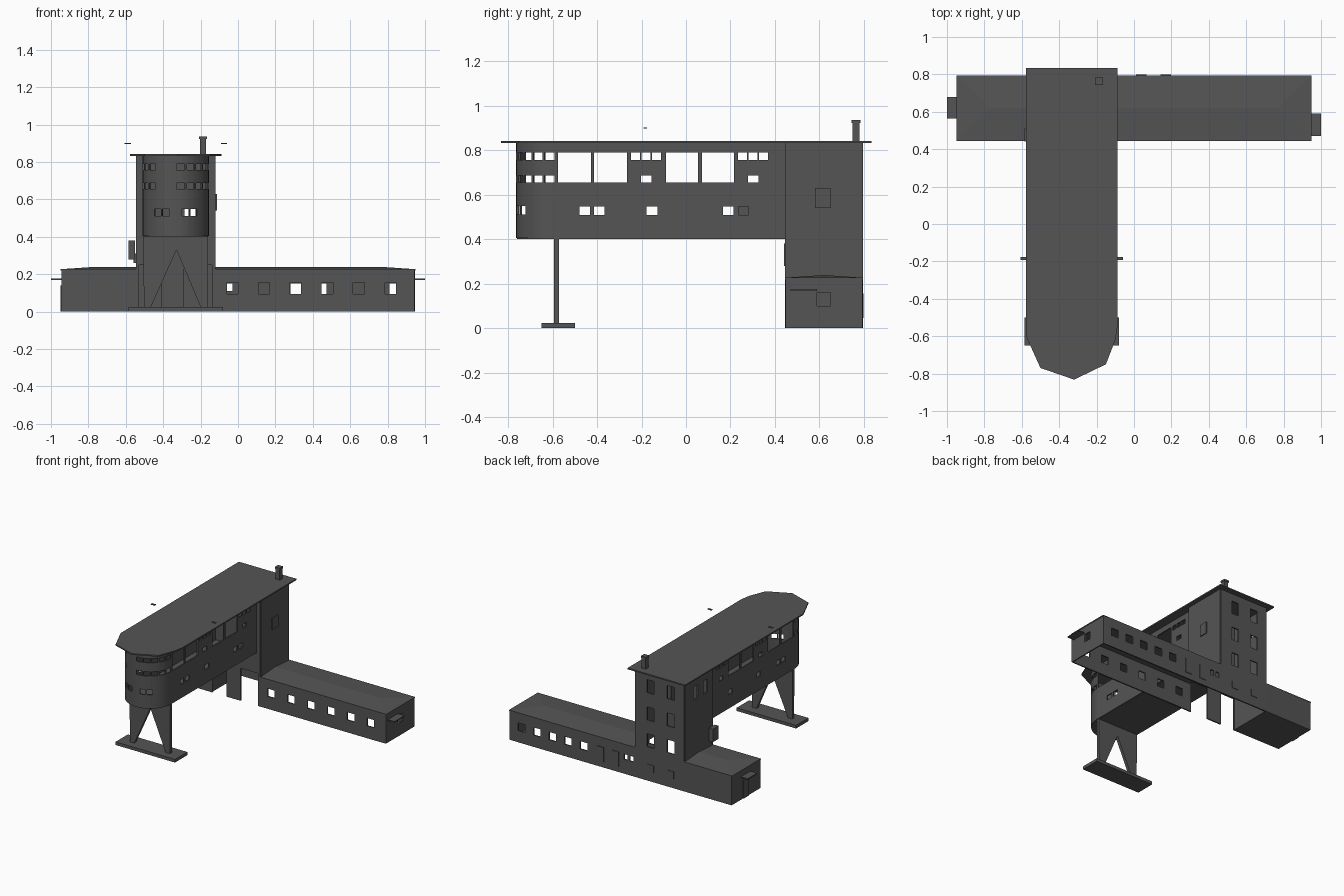
import bpy, bmesh, math
from mathutils import Vector

cube = bpy.data.objects.get("Cube")
if cube:
    bpy.data.objects.remove(cube)


def material(name, rgb):
    m = bpy.data.materials.new(name)
    m.use_nodes = True
    m.diffuse_color = (*rgb, 1)
    m.node_tree.nodes["Principled BSDF"].inputs["Base Color"].default_value = (*rgb, 1)
    return m


GREY = material("dark grey", (0.09, 0.09, 0.09))


def finish(name, bm, thickness=0):
    bmesh.ops.recalc_face_normals(bm, faces=bm.faces[:])
    me = bpy.data.meshes.new(name)
    bm.to_mesh(me)
    bm.free()
    me.materials.append(GREY)
    ob = bpy.data.objects.new(name, me)
    bpy.context.collection.objects.link(ob)
    if thickness:
        s = ob.modifiers.new("thickness", "SOLIDIFY")
        s.thickness, s.offset = thickness, 0
    return ob


def box(name, x0, x1, y0, y1, z0, z1):
    bm = bmesh.new()
    bmesh.ops.create_cube(bm, size=1)
    for v in bm.verts:
        v.co = ((x0 + x1) / 2 + v.co.x * (x1 - x0),
                (y0 + y1) / 2 + v.co.y * (y1 - y0),
                (z0 + z1) / 2 + v.co.z * (z1 - z0))
    return finish(name, bm)


def slab(name, points, push):
    """Extrude a flat outline of 3D points along a vector."""
    bm = bmesh.new()
    f = bm.faces.new([bm.verts.new(p) for p in points])
    ext = bmesh.ops.extrude_face_region(bm, geom=[f])
    bmesh.ops.translate(bm, vec=push, verts=[g for g in ext["geom"] if isinstance(g, bmesh.types.BMVert)])
    return finish(name, bm)


def wall(name, path, z0, z1, holes, thickness=0.01):
    """Wall along a plan path; holes are (start, end, low, high) by path length."""
    pts = [Vector(p) for p in path]
    marks = [0]
    for a, b in zip(pts, pts[1:]):
        marks.append(marks[-1] + (b - a).length)

    def at(u):
        for i in range(len(pts) - 1):
            if u <= marks[i + 1] + 1e-6:
                return pts[i].lerp(pts[i + 1], (u - marks[i]) / (marks[i + 1] - marks[i]))
        return pts[-1]

    def cuts(values, low, high):
        return sorted({round(v, 4) for v in values if low - 1e-4 <= v <= high + 1e-4})

    us = cuts(marks + [h[i] for h in holes for i in (0, 1)], 0, marks[-1])
    zs = cuts([z0, z1] + [h[i] for h in holes for i in (2, 3)], z0, z1)
    bm = bmesh.new()
    grid = [[bm.verts.new((*at(u), z)) for z in zs] for u in us]
    for i in range(len(us) - 1):
        for j in range(len(zs) - 1):
            u, z = (us[i] + us[i + 1]) / 2, (zs[j] + zs[j + 1]) / 2
            if not any(h[0] < u < h[1] and h[2] < z < h[3] for h in holes):
                bm.faces.new((grid[i][j], grid[i + 1][j], grid[i + 1][j + 1], grid[i][j + 1]))
    bmesh.ops.delete(bm, geom=[v for v in bm.verts if not v.link_faces], context="VERTS")
    return finish(name, bm, thickness)


def window(c, z, w=0.06, h=0.06):
    return (c - w / 2, c + w / 2, z - h / 2, z + h / 2)


L, R, F, B = -0.54, -0.125, 0.45, 0.79   # tower plan
END, LOW, FLOOR, TOP = 0.94, 0.225, 0.405, 0.835
MID, HALF = -0.333, 0.173                # gallery centre and half width

# Tower
wall("tower_back_wall", [(R, B), (L, B)], 0, TOP,
     [window(R - x, z, 0.06, 0.1) for x in (-0.256, -0.427) for z in (0.31, 0.515, 0.725)])
wall("tower_right_wall", [(R, F), (R, B)], LOW, TOP, [])
wall("tower_left_wall", [(L, F), (L, B)], 0, TOP,
     [window(y - F, 0.71, 0.05, 0.1) for y in (0.54, 0.66)])
wall("tower_front_wall", [(L, F), (R, F)], 0, TOP,
     [(0.01, 0.13, 0, 0.25), (0.25, 0.4, 0, 0.25), (0.22, 0.35, 0.48, 0.6)])
box("tower_side_window", R, R + 0.012, 0.58, 0.65, 0.54, 0.63)
box("left_wall_box", L - 0.045, L - 0.012, 0.44, 0.51, 0.28, 0.38)
box("left_wall_bracket", L - 0.02, L, 0.46, 0.49, 0.26, 0.31)

# Long wing and short annex
length, depth = END - R, B - F
wall("wing_walls", [(R, F), (END, F), (END, B), (R, B)], 0, LOW,
     [window(-0.03 + 0.169 * i - R, 0.125) for i in range(6)]
     + [window(length + 0.17, 0.13)]
     + [window(length + depth + END - 0.84 + 0.132 * i, 0.12) for i in range(5)]
     + [window(length + depth + END - x, 0.13, 0.03, 0.04) for x in (-0.045, -0.095)])
wall("annex_walls", [(L, B), (-END, B), (-END, F), (L, F)], 0, LOW, [])
box("annex_floor", -END, L, F, B, 0, 0.008)

# Closed doors and shutters on the back
for i, x in enumerate((0.17, 0.04)):
    box(f"back_door_{i + 1}", x - 0.028, x + 0.028, B, B + 0.009, 0.045, 0.155)
for i, x in enumerate((-0.256, -0.427)):
    box(f"back_shutter_{i + 1}", x - 0.028, x + 0.028, B, B + 0.009, 0.075, 0.128)


def hip_roof(name, outer, inner, ridge_end):
    """Very shallow roof, sloping down at the free end and long sides."""
    bm = bmesh.new()
    low, high = [[bm.verts.new(p) for p in ((inner, F - 0.005, z), (outer, F - 0.005, z),
                 (outer, B + 0.005, z), (inner, B + 0.005, z))] for z in (LOW - 0.005, LOW + 0.002)]
    ridge = [bm.verts.new((x, (F + B) / 2, LOW + 0.014)) for x in (inner, ridge_end)]
    bm.faces.new(low)
    for i in range(4):
        j = (i + 1) % 4
        bm.faces.new((low[i], low[j], high[j], high[i]))
    bm.faces.new((high[0], high[1], ridge[1], ridge[0]))
    bm.faces.new((high[1], high[2], ridge[1]))
    bm.faces.new((high[2], high[3], ridge[0], ridge[1]))
    bm.faces.new((high[3], high[0], ridge[0]))
    finish(name, bm)


hip_roof("wing_roof", END + 0.008, R, END - 0.17)
hip_roof("annex_roof", -END - 0.008, L, -END + 0.17)
box("wing_door_canopy", END, 1.0, 0.47, 0.59, 0.168, 0.176)
box("annex_door_canopy", -1.0, -END, 0.565, 0.68, 0.168, 0.176)
box("annex_door", -END - 0.009, -END, 0.59, 0.655, 0, 0.14)

# Raised gallery with a rounded nose
NOSE, REACH, STEPS = -0.585, 0.175, 16
arc = [(MID + HALF * math.cos(math.pi * i / STEPS), NOSE - REACH * math.sin(math.pi * i / STEPS))
       for i in range(STEPS + 1)]
path = [(MID + HALF, F)] + arc + [(MID - HALF, F)]
total = sum(math.dist(a, b) for a, b in zip(path, path[1:]))
side = F - NOSE
holes = []


def both_sides(y0, y1, z0, z1):
    a, b = F - y1, F - y0
    holes.extend([(a, b, z0, z1), (total - b, total - a, z0, z1)])


for y0, y1 in ((-0.575, -0.427), (-0.413, -0.265), (-0.09, 0.054), (0.072, 0.216)):
    both_sides(y0, y1, 0.655, 0.79)
for y in (-0.265, 0.216):
    for i in range(3):
        both_sides(y + 0.018 + 0.047 * i, y + 0.058 + 0.047 * i, 0.757, 0.79)
    both_sides(y + 0.063, y + 0.11, 0.655, 0.687)
for y in (-0.455, -0.39, -0.153, 0.19):
    both_sides(y - 0.024, y + 0.024, 0.51, 0.547)
holes.append((F - 0.28, F - 0.235, 0.51, 0.547))

# Nose windows in two rows, with pairs of small ones below
curve = total - 2 * side
for i in (0, 1, 2, 3, 4, 7, 8, 9):
    for z in (0.773, 0.671):
        holes.append(window(side + curve * (i + 0.5) / 10, z, curve / 10 - 0.01, 0.033))
for t in (0.36, 0.64):
    for d in (-0.024, 0.024):
        holes.append(window(side + curve * t + d, 0.53, 0.04, 0.038))
gallery = wall("gallery_walls", path, FLOOR, TOP, holes)
for face in gallery.data.polygons:
    face.use_smooth = True
split = gallery.modifiers.new("sharp edges", "EDGE_SPLIT")
split.split_angle = math.radians(30)
slab("gallery_floor", [(x, y, FLOOR - 0.003) for x, y in path], (0, 0, 0.01))

# Main roof with a faceted nose, and chimney
roof = [(-0.577, 0.835), (-0.577, -0.6), (-0.5, -0.77), (-0.32, -0.832),
        (-0.15, -0.75), (-0.1, -0.62), (-0.088, -0.55), (-0.088, 0.835)]
slab("main_roof", [(x, y, TOP - 0.003) for x, y in roof], (0, 0, 0.01))
box("chimney", -0.204, -0.17, 0.748, 0.78, TOP, 0.925)
box("chimney_cap", -0.208, -0.166, 0.744, 0.784, 0.922, 0.936)

# Front support: one tapered plate with a pointed opening
half = [(HALF, FLOOR), (0.17, 0.02), (0.135, 0.02)]
outline = half + [(0.004, 0.33)] + [(-x, z) for x, z in reversed(half)]
slab("front_support", [(MID + x, -0.593, z) for x, z in outline], (0, 0.022, 0))
box("support_base", -0.585, -0.08, -0.65, -0.5, 0, 0.024)

# Small lamp discs beside the roof
for x, label in ((-0.59, "right"), (-0.075, "left")):
    box("lamp_" + label, x - 0.017, x + 0.017, -0.192, -0.176, 0.897, 0.902)
